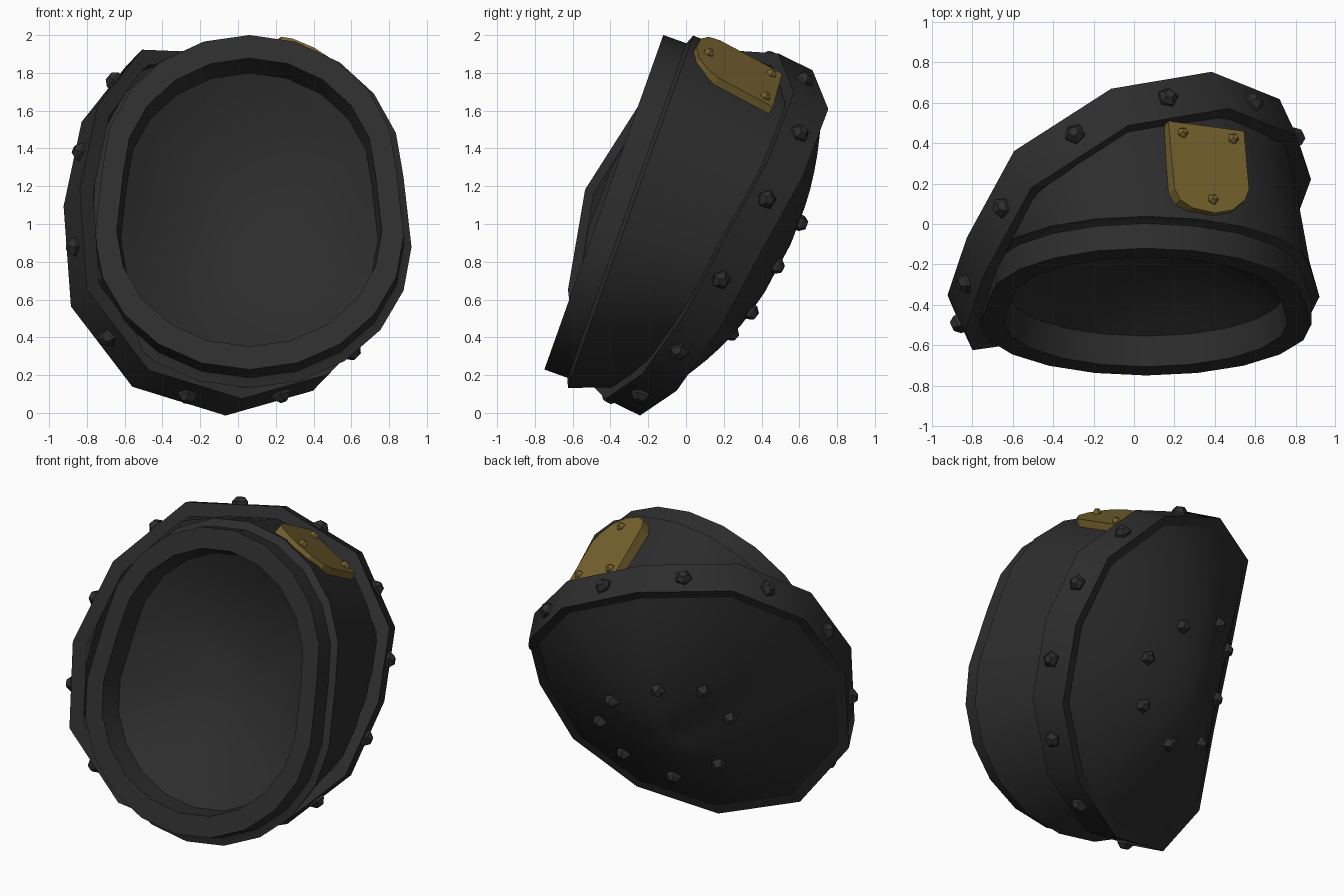
import bpy, bmesh, math
from mathutils import Vector as V
from mathutils.bvhtree import BVHTree

if "Cube" in bpy.data.objects:
    bpy.data.objects.remove(bpy.data.objects["Cube"])


def material(name, rgb):
    m = bpy.data.materials.new(name)
    m.diffuse_color = (*rgb, 1)
    m.use_nodes = True
    m.node_tree.nodes["Principled BSDF"].inputs["Base Color"].default_value = m.diffuse_color
    return m


DARK = material("dark iron", (0.026, 0.026, 0.026))
BRASS = material("aged brass", (0.185, 0.125, 0.028))


def make(name, verts, faces, mat, angle=None):
    bm = bmesh.new()
    vs = [bm.verts.new(v) for v in verts]
    for f in faces:
        bm.faces.new([vs[i] for i in f])
    bmesh.ops.remove_doubles(bm, verts=bm.verts, dist=1e-5)
    me = bpy.data.meshes.new(name)
    bm.to_mesh(me)
    bm.free()
    me.materials.append(mat)
    ob = bpy.data.objects.new(name, me)
    bpy.context.collection.objects.link(ob)
    if angle:
        bpy.ops.object.select_all(action='DESELECT')
        ob.select_set(True)
        bpy.context.view_layer.objects.active = ob
        bpy.ops.object.shade_smooth_by_angle(angle=math.radians(angle))
    return ob


def loft(name, rings, mat, angle=None):
    """Skin a list of rings that share one point count."""
    n = len(rings[0])
    verts = [p for r in rings for p in r]
    faces = [(k * n + i, k * n + (i + 1) % n, (k + 1) * n + (i + 1) % n, (k + 1) * n + i)
             for k in range(len(rings) - 1) for i in range(n)]
    return make(name, verts, faces, mat, angle)


# Tilted front axis: BACK runs into the body, UP lies in the opening plane
BACK, UP = V((0, 0.942, -0.335)), V((0, 0.335, 0.942))
FRONT = V((0.06, -0.435, 1.115))
SIDES = 22


def outline(i):
    """Two half ovals joined by straight sides, slightly wider at the bottom."""
    a = math.radians(18 * (i - (i >= 6) - (i >= 17)))
    upper = i <= 5 or i >= 17
    x = math.sin(a) * (0.96 if upper else 1.01)
    return x, 0.20 * (1 if upper else -1) + 0.80 * math.cos(a)


def oval(depth, rx, rt):
    out = []
    for i in range(SIDES):
        x, t = outline(i)
        out.append(FRONT + BACK * depth + V((rx * x, 0, 0)) + UP * rt * t)
    return out


# Rear band: stud positions clockwise from the top, one per facet
STUDS = [V(p) for p in (
    (0.17, 0.63, 1.77), (0.59, 0.60, 1.48), (0.81, 0.43, 1.13), (0.82, 0.19, 0.70),
    (0.61, -0.04, 0.32), (0.23, -0.24, 0.09), (-0.27, -0.41, 0.07), (-0.71, -0.53, 0.38),
    (-0.89, -0.50, 0.88), (-0.86, -0.30, 1.39), (-0.67, 0.08, 1.77), (-0.30, 0.46, 1.91))]
MID = V((-0.04, 0.03, 0.99))
REAR = V((-0.388, 0.826, -0.404))
# Small corner shifts that make the band uneven
NUDGE = {0: (0, 0.0, -0.02), 1: (0.03, 0.01, 0), 2: (0.03, -0.02, -0.02), 3: (-0.02, -0.02, 0),
         9: (0.04, -0.03, 0), 10: (0.02, -0.05, -0.02), 11: (-0.04, -0.02, 0)}


def band_ring(scale, shift):
    return [MID + ((STUDS[i - 1] + STUDS[i]) / 2 - MID) * scale + REAR * shift
            + V(NUDGE.get(i, (0, 0, 0))) for i in range(12)]


# Front rim with its inner wall
loft("front_rim", [oval(0.15, 0.675, 0.78), oval(0, 0.695, 0.81),
                   oval(0, 0.81, 0.94), oval(0.14, 0.81, 0.94)], DARK, 30)

# Dished interior
bowl = []
for k in range(9):
    s = k / 8
    bowl.append(oval(0.15 + 0.26 * (1 - s * s), 0.675 * s, 0.78 * s))
loft("inner_bowl", bowl, DARK, 40)

# Body shell running from the collar step to the band
seat = band_ring(0.975, -0.08)
tail = []
for i in range(SIDES):
    x, t = outline(i)
    f = (math.atan2(x, t) / (2 * math.pi) * 12) % 12
    j = int(f) % 12
    tail.append(seat[j].lerp(seat[(j + 1) % 12], f - int(f)))
collar = oval(0.15, 0.85, 0.99)
loft("body_shell", [oval(0.12, 0.80, 0.93), oval(0.13, 0.81, 0.94), collar, tail], DARK, 35)

# Rear band with front lip and flat back border
edge = band_ring(0.985, 0.12)
band = loft("rear_band", [band_ring(0.96, -0.09), band_ring(1.05, -0.10),
                          band_ring(1.05, 0.12), edge], DARK, 60)

# Domed back cap
base = MID + REAR * 0.12
bulge = V((-0.07, 0.325, -0.175))
dome = []
for k in range(10):
    s = 1 - k / 9
    dome.append([base + (p - base) * s + bulge * (1 - s ** 1.65) for p in edge])
cap = loft("back_cap", dome, DARK, 40)


def stud(name, pos, normal, r, h, mat):
    """Five sided tapered stud standing on pos."""
    q = normal.to_track_quat('Z', 'Y')
    pts = []
    for rad, z in ((r, -0.02), (r, h * 0.35), (r * 0.5, h)):
        for i in range(5):
            a = 2 * math.pi * i / 5
            pts.append(pos + q @ V((rad * math.cos(a), rad * math.sin(a), z)))
    faces = [(k + i, k + (i + 1) % 5, k + 5 + (i + 1) % 5, k + 5 + i) for k in (0, 5) for i in range(5)]
    faces += [tuple(range(10, 15)), (4, 3, 2, 1, 0)]
    make(name, pts, faces, mat)


def tree(ob):
    me = ob.data
    return BVHTree.FromPolygons([v.co for v in me.vertices], [list(p.vertices) for p in me.polygons])


# Studs around the band
band_tree = tree(band)
for i, p in enumerate(STUDS):
    spot, n, _, _ = band_tree.find_nearest(p)
    stud(f"band_stud_{i + 1}", spot, n, 0.052, 0.045, DARK)

# Ring of studs on the cap
cap_tree = tree(cap)
CAP_STUDS = ((0.12, 0.62, 1.0), (-0.21, 0.60, 1.14), (-0.47, 0.445, 1.10), (-0.576, 0.297, 0.86),
             (-0.45, 0.267, 0.50), (-0.09, 0.30, 0.37), (0.22, 0.40, 0.49), (0.30, 0.53, 0.75))
for i, p in enumerate(CAP_STUDS):
    spot, n, _, _ = cap_tree.find_nearest(V(p))
    stud(f"cap_stud_{i + 1}", spot, n, 0.045, 0.045, DARK)

# Brass plate: rounded outline raised onto a sloped plane
NORMAL = V((0.43, 0.455, 0.78)).normalized()


def on_plate(x, y):
    return V((x, y, 1.903 - 0.55 * (x - 0.39) - 0.583 * (y - 0.12)))


OUTLINE = ((0.17, 0.51), (0.20, 0.18), (0.23, 0.12), (0.29, 0.08), (0.40, 0.055),
           (0.49, 0.07), (0.55, 0.12), (0.57, 0.17), (0.545, 0.46))
top = [on_plate(*p) for p in OUTLINE]
low = [p - NORMAL * 0.08 for p in top]
n = len(top)
faces = [tuple(range(n)), tuple(range(2 * n - 1, n - 1, -1))]
faces += [(i, n + i, n + (i + 1) % n, (i + 1) % n) for i in range(n)]
make("brass_plate", top + low, faces, BRASS)
for i, p in enumerate(((0.39, 0.12), (0.24, 0.45), (0.49, 0.42))):
    stud(f"plate_stud_{i + 1}", on_plate(*p), NORMAL, 0.028, 0.028, BRASS)
